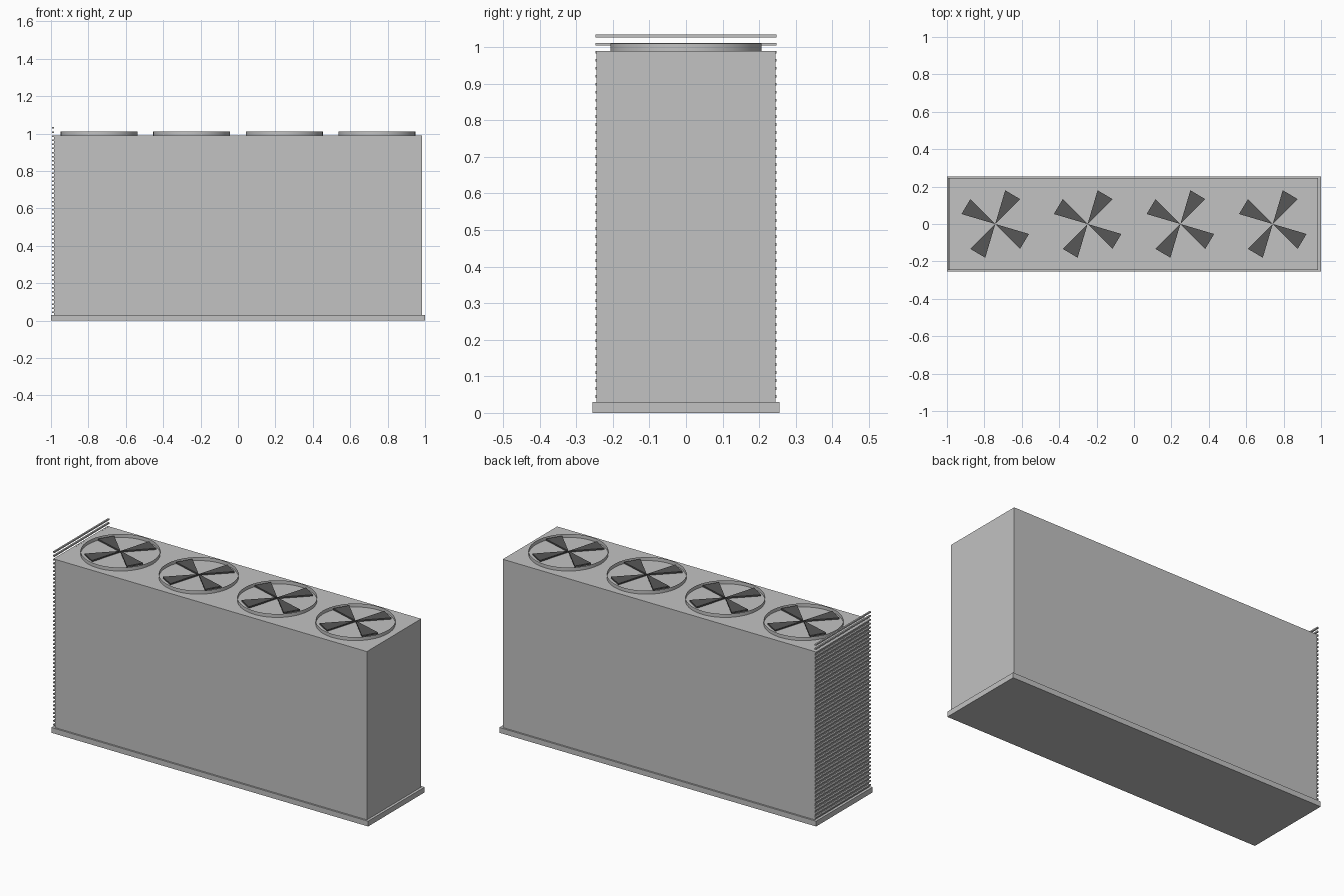
import bpy, bmesh, math
from mathutils import Matrix

cube = bpy.data.objects.get("Cube")
if cube:
    bpy.data.objects.remove(cube, do_unlink=True)


def material(name, value):
    mat = bpy.data.materials.new(name)
    mat.use_nodes = True
    color = (value, value, value, 1)
    mat.diffuse_color = color
    mat.node_tree.nodes["Principled BSDF"].inputs["Base Color"].default_value = color
    return mat


casing_gray = material("casing gray", 0.54)
blade_gray = material("dark blade gray", 0.095)


def make_object(name, bm, mat):
    mesh = bpy.data.meshes.new(name)
    bm.to_mesh(mesh)
    bm.free()
    mesh.materials.append(mat)
    obj = bpy.data.objects.new(name, mesh)
    bpy.context.collection.objects.link(obj)
    return obj


def add_box(bm, low, high):
    center = [(a + b) / 2 for a, b in zip(low, high)]
    size = [b - a for a, b in zip(low, high)]
    matrix = Matrix.Translation(center) @ Matrix.Diagonal((*size, 1))
    bmesh.ops.create_cube(bm, size=1, matrix=matrix)


BASE_TOP, CASE_TOP = 0.03, 0.99
CASE_X, CASE_Y = 0.985, 0.245

# Base plinth and main casing
bm = bmesh.new()
add_box(bm, (-1, -0.255, 0), (1, 0.255, BASE_TOP))
make_object("base_plinth", bm, casing_gray)

bm = bmesh.new()
add_box(bm, (-CASE_X, -CASE_Y, BASE_TOP), (CASE_X, CASE_Y, CASE_TOP))
make_object("casing", bm, casing_gray)

# Louvre slats on the right end, running past the top of the casing
PITCH, SLATS = 0.0219, 46
bm = bmesh.new()
for i in range(SLATS):
    z = 1.03 - i * PITCH
    add_box(bm, (-0.994, -0.247, z - 0.004), (-CASE_X, 0.247, z + 0.004))
make_object("louvre_slats", bm, casing_gray)


# Open fan collar
def fan_collar(x, number):
    bm = bmesh.new()
    bmesh.ops.create_cone(bm, cap_ends=False, segments=48, radius1=0.206,
                          radius2=0.206, depth=0.02,
                          matrix=Matrix.Translation((x, 0, CASE_TOP + 0.01)))
    obj = make_object(f"fan_collar_{number}", bm, casing_gray)
    for face in obj.data.polygons:
        face.use_smooth = True


# Four wedge blades meeting at the fan centre
def fan_blades(x, number):
    bm = bmesh.new()
    for i in range(4):
        points = [(x, 0, 1.001)]
        for degrees in (45, 73.5):
            angle = math.radians(degrees + 90 * i)
            points.append((x + 0.188 * math.cos(angle), 0.188 * math.sin(angle), 1.001))
        face = bm.faces.new([bm.verts.new(p) for p in points])
        top = bmesh.ops.extrude_face_region(bm, geom=[face])["geom"]
        bmesh.ops.translate(bm, vec=(0, 0, 0.008),
                            verts=[v for v in top if isinstance(v, bmesh.types.BMVert)])
    bmesh.ops.recalc_face_normals(bm, faces=bm.faces)
    make_object(f"fan_blades_{number}", bm, blade_gray)


for number, x in enumerate((-0.742, -0.248, 0.248, 0.742), 1):
    fan_collar(x, number)
    fan_blades(x, number)
